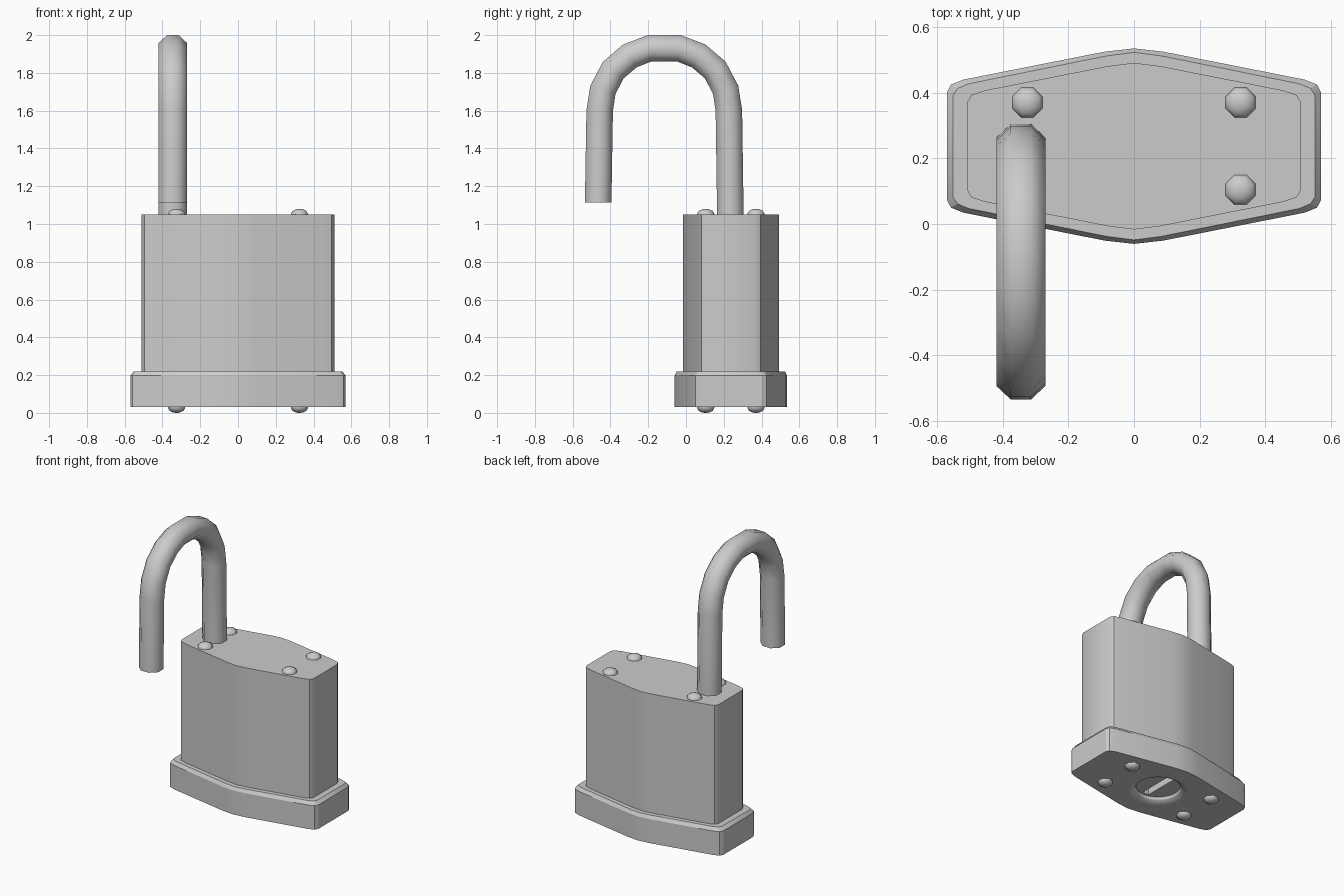
import bpy, bmesh
from math import sin, cos, pi, radians
from mathutils import Vector

if "Cube" in bpy.data.objects:
    bpy.data.objects.remove(bpy.data.objects["Cube"])

CY = 0.2375  # depth centre of the lock body


def loft(name, rings, smooth=35):
    """Skin a list of equal-length point rings and cap both ends."""
    bm = bmesh.new()
    rows = [[bm.verts.new(p) for p in ring] for ring in rings]
    n = len(rows[0])
    for a, b in zip(rows, rows[1:]):
        for i in range(n):
            j = (i + 1) % n
            bm.faces.new((a[i], a[j], b[j], b[i]))
    bm.faces.new(rows[0][::-1])
    bm.faces.new(rows[-1])
    bmesh.ops.recalc_face_normals(bm, faces=bm.faces)
    me = bpy.data.meshes.new(name)
    bm.to_mesh(me)
    bm.free()
    ob = bpy.data.objects.new(name, me)
    bpy.context.collection.objects.link(ob)
    shade(ob, smooth)
    return ob


def shade(ob, angle):
    bpy.ops.object.select_all(action='DESELECT')
    ob.select_set(True)
    bpy.context.view_layer.objects.active = ob
    bpy.ops.object.shade_smooth_by_angle(angle=radians(angle))


def outline(quarter, z):
    """Mirror a quarter profile (end corner to middle) into a closed ring."""
    half = quarter + [(-x, y) for x, y in quarter[-2::-1]]
    ring = half + [(x, -y) for x, y in half[::-1]]
    return [(x, CY + y, z) for x, y in ring]


def lathe(name, profile, x, y, sides, smooth=35):
    rings = [[(x + r * cos(2 * pi * (i + .5) / sides),
               y + r * sin(2 * pi * (i + .5) / sides), z) for i in range(sides)]
             for r, z in profile]
    return loft(name, rings, smooth)


# Base plate and body
base_q = [(.57, .165), (.558, .188), (.52, .203), (.09, .288), (0, .298)]
lip_q = [(.552, .155), (.538, .176), (.505, .19), (.085, .275), (0, .286)]
body_q = [(.51, .132), (.496, .156), (.455, .17), (.08, .244), (0, .254)]
base = loft("base_plate", [outline(base_q, .03), outline(base_q, .197),
                           outline(lip_q, .22)], 25)
loft("lock_body", [outline(body_q, .215), outline(body_q, 1.05)])

# Keyway recess with rounded rim, and key slot
recess = lathe("recess_cutter", [(.19, .02), (.182, .03), (.16, .035), (.146, .046),
                                 (.14, .062)], 0, CY, 24)
slot = loft("slot_cutter", [[(sx * .024, CY + sy * .125, z) for sx, sy in
                             ((1, 1), (-1, 1), (-1, -1), (1, -1))] for z in (.04, .13)])
for cutter in (recess, slot):
    mod = base.modifiers.new(cutter.name, 'BOOLEAN')
    mod.operation = 'DIFFERENCE'
    mod.solver = 'EXACT'
    mod.object = cutter
bpy.context.view_layer.objects.active = base
for mod in list(base.modifiers):
    if mod.type == 'BOOLEAN':
        bpy.ops.object.modifier_apply(modifier=mod.name)
for cutter in (recess, slot):
    bpy.data.objects.remove(cutter)
shade(base, 30)

# Rivets, top and bottom
for x in (-.325, .325):
    for y in (CY - .133, CY + .133):
        for place, z, s in (("top", 1.05, 1), ("bottom", .03, -1)):
            lathe("rivet_" + place, [(.049, z - s * .01), (.049, z + s * .005),
                                     (.04, z + s * .019), (.02, z + s * .028),
                                     (.004, z + s * .03)], x, y, 8, 50)

# Shackle swept along its bent centreline
mid_y = -.115
arc = [(.342, 1.6), (.325, 1.71), (.27, 1.815), (.182, 1.89), (.078, 1.93)]
path = [(mid_y + .35, 1.02), (mid_y + .349, 1.115)]
path += [(mid_y + d, z) for d, z in arc]
path += [(mid_y - d, z) for d, z in arc[::-1]] + [(mid_y - .35, 1.115)]
pts = [Vector((-.345, y, z)) for y, z in path]
rings = []
for i, p in enumerate(pts):
    t = (pts[min(i + 1, len(pts) - 1)] - pts[max(i - 1, 0)]).normalized()
    if i in (0, len(pts) - 1):
        t = Vector((0, 0, 1 if i == 0 else -1))
    side = Vector((1, 0, 0))
    out = side.cross(t)
    rings.append([p + side * .081 * cos(pi * (k + .5) / 4)
                  + out * .076 * sin(pi * (k + .5) / 4) for k in range(8)])
loft("shackle", rings, 60)
